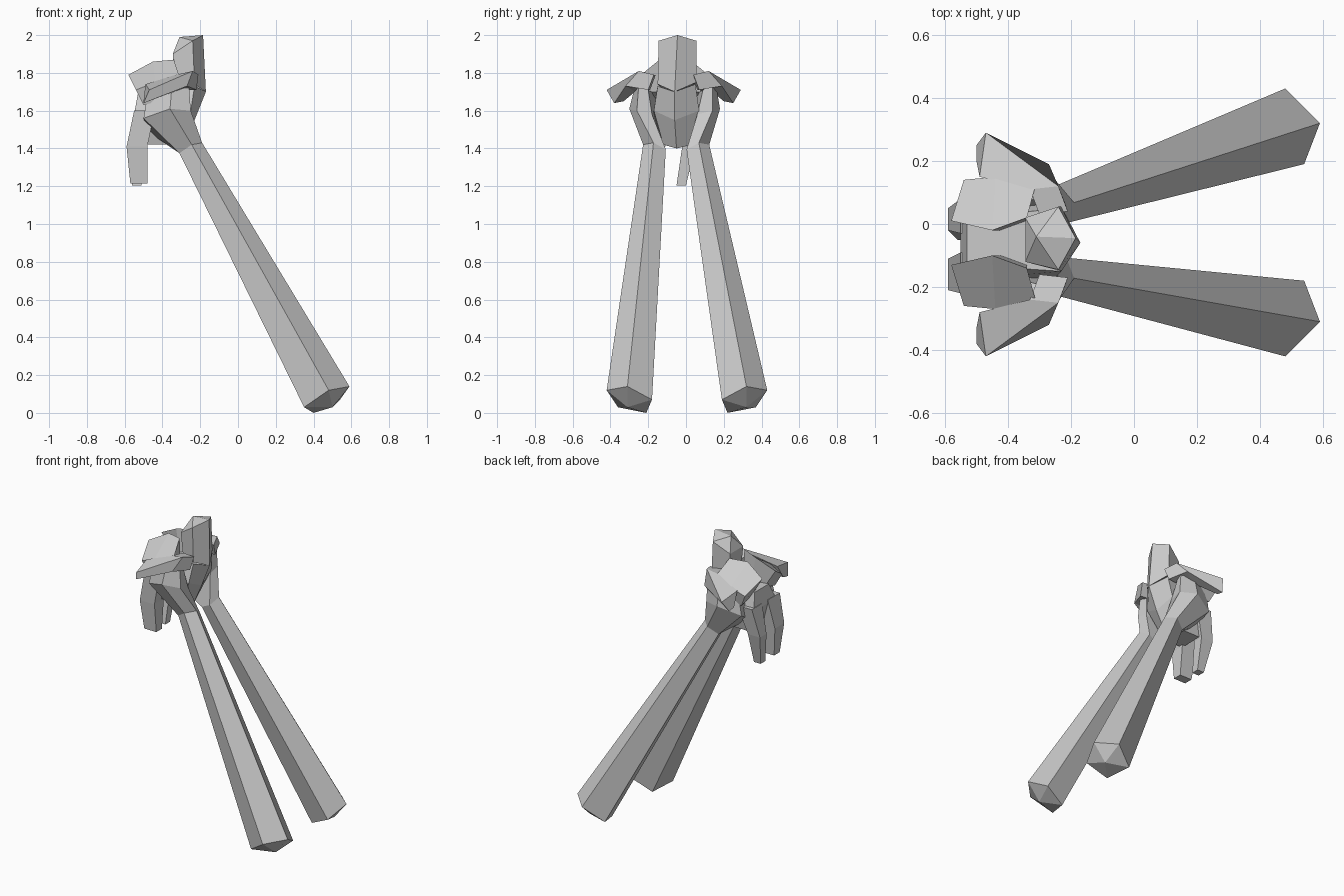
import bpy, bmesh
from mathutils import Vector


def loft(name, rings, tip=None):
    """Skin matching rings of points; cap both ends, the last one optionally with a point."""
    bm = bmesh.new()
    loops = [[bm.verts.new(p) for p in r] for r in rings]
    n = len(loops[0])
    for a, b in zip(loops, loops[1:]):
        for i in range(n):
            j = (i + 1) % n
            bm.faces.new((a[i], a[j], b[j], b[i]))
    bm.faces.new(loops[0])
    if tip:
        t = bm.verts.new(tip)
        for i in range(n):
            bm.faces.new((loops[-1][i], loops[-1][(i + 1) % n], t))
    else:
        bm.faces.new(loops[-1])
    bmesh.ops.recalc_face_normals(bm, faces=bm.faces)
    me = bpy.data.meshes.new(name)
    bm.to_mesh(me)
    bm.free()
    ob = bpy.data.objects.new(name, me)
    bpy.context.collection.objects.link(ob)


def sided(pts, mid, s):
    """Near side (s=1) as given, far side (s=-1) reflected in y = mid."""
    return [(x, y if s > 0 else 2 * mid - y, z) for x, y, z in pts]


# five-sided section of the legs, largest at the foot
section = [Vector(p) for p in ((.01, -.124, .05), (.12, -.014, .07), (.07, .116, 0),
                               (-.07, .086, -.07), (-.12, -.064, -.04))]


def leg_ring(centre, k):
    return [Vector(centre) + k * v for v in section]


for side, s in (("near", 1), ("far", -1)):
    # long leg flaring into the shoulder
    shoulder_top = [(-.35, -.27, 1.73), (-.26, -.25, 1.74), (-.27, -.20, 1.71),
                    (-.47, -.15, 1.68), (-.48, -.23, 1.68)]
    shoulder = [(-.36, -.30, 1.61), (-.25, -.26, 1.60), (-.25, -.18, 1.58),
                (-.48, -.12, 1.49), (-.50, -.24, 1.56)]
    knee = leg_ring((-.25, -.165, 1.395), .5)
    foot = leg_ring((.47, -.296, .07), 1)
    loft(side + "_leg",
         [sided(shoulder_top, -.055, s), sided(shoulder, -.06, s),
          sided(knee, -.052, s), sided(foot, .005, s)],
         sided([(.50, -.31, .03)], .005, s)[0])

    # blocky eye
    loft(side + "_eye", [sided(r, -.06, s) for r in (
        [(-.58, -.13, 1.79), (-.54, -.26, 1.71), (-.50, -.24, 1.63), (-.50, -.12, 1.66)],
        [(-.45, -.10, 1.86), (-.44, -.27, 1.75), (-.42, -.25, 1.65), (-.42, -.10, 1.67)],
        [(-.34, -.14, 1.87), (-.31, -.25, 1.78), (-.34, -.27, 1.70), (-.34, -.13, 1.70)])])

    # bent arm
    loft(side + "_arm", [sided(r, -.065, s) for r in (
        [(-.21, -.17, 1.79), (-.30, -.16, 1.79), (-.30, -.19, 1.71), (-.22, -.20, 1.71)],
        [(-.24, -.25, 1.81), (-.33, -.24, 1.79), (-.34, -.27, 1.70), (-.27, -.32, 1.73)],
        [(-.47, -.42, 1.71), (-.49, -.28, 1.74), (-.50, -.33, 1.65), (-.50, -.38, 1.64)])])


def rect(x0, x1, y0, y1, z):
    return [(x0, y0, z), (x1, y0, z), (x1, y1, z), (x0, y1, z)]


# hanging jaws
loft("near_jaw", [rect(-.55, -.44, -.22, -.09, 1.60), rect(-.59, -.48, -.21, -.11, 1.41),
                  rect(-.57, -.48, -.19, -.13, 1.215)])
loft("far_jaw", [rect(-.55, -.44, -.03, .08, 1.60), rect(-.59, -.50, -.02, .05, 1.41),
                 rect(-.56, -.51, -.05, 0, 1.205)])

# body
loft("body", [
    [(-.53, .02, 1.69), (-.23, .05, 1.74), (-.17, -.06, 1.70), (-.23, -.15, 1.73), (-.53, -.13, 1.69)],
    [(-.55, .06, 1.58), (-.25, .07, 1.60), (-.23, -.06, 1.55), (-.25, -.17, 1.60), (-.55, -.18, 1.58)],
    [(-.50, .03, 1.42), (-.33, .03, 1.42), (-.30, -.05, 1.40), (-.33, -.12, 1.42), (-.50, -.14, 1.42)]])

# upright stalk
loft("stalk", [
    [(-.33, .01, 1.70), (-.23, .055, 1.75), (-.17, -.06, 1.70), (-.23, -.15, 1.74), (-.33, -.11, 1.70)],
    [(-.345, .02, 1.90), (-.24, .055, 1.97), (-.185, -.045, 2.0), (-.24, -.145, 1.97), (-.345, -.12, 1.90)]],
    (-.31, -.04, 1.99))
